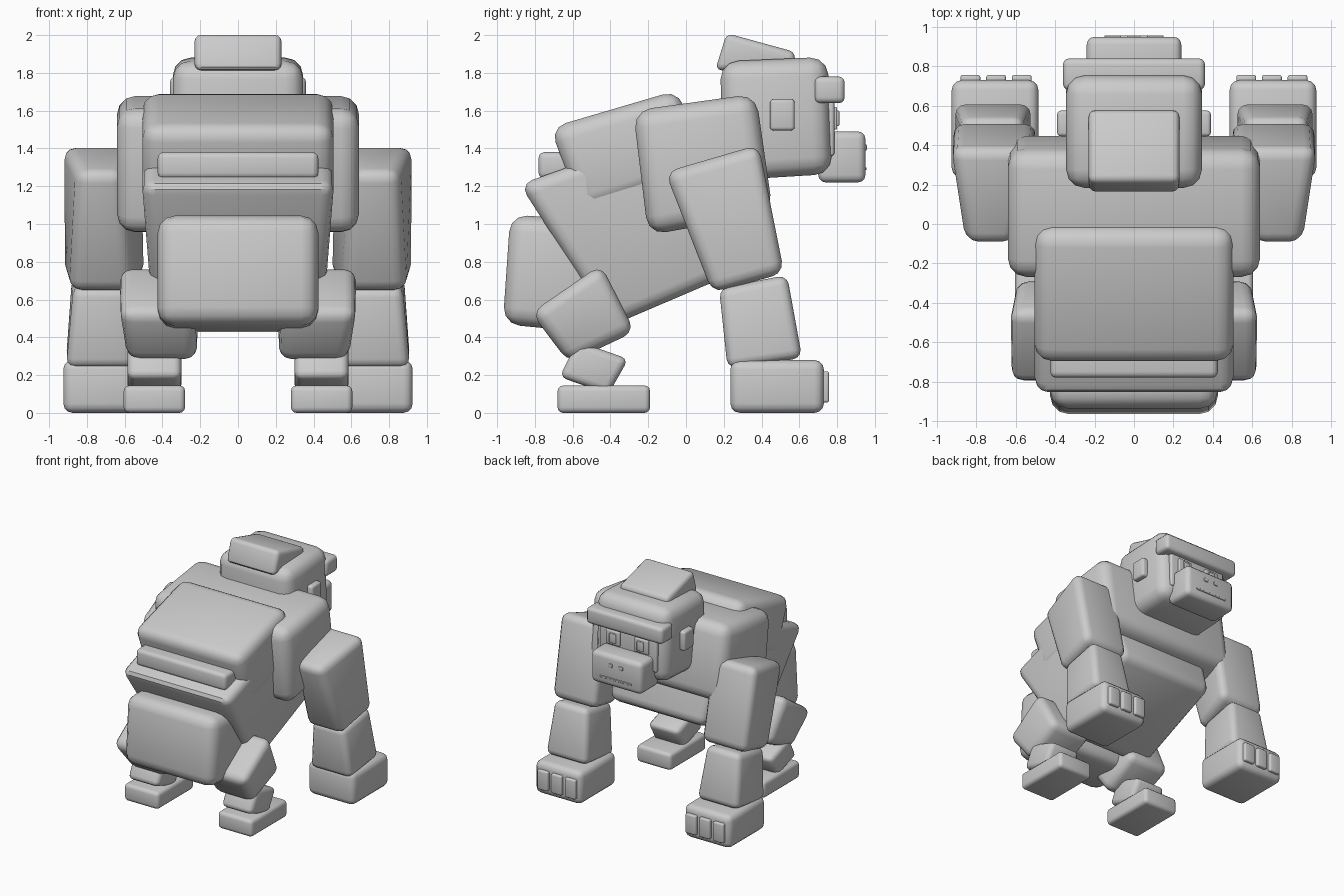
import bpy, bmesh, math

GREY = bpy.data.materials.new("stone_grey")
GREY.diffuse_color = (0.6, 0.6, 0.6, 1)


def block(name, yz, xs, bevel, segments=3):
    """Rounded block: four side-profile corners (y, z), each with its x range."""
    if not isinstance(xs[0], tuple):
        xs = [xs] * 4
    bm = bmesh.new()
    lo = [bm.verts.new((x[0], y, z)) for (y, z), x in zip(yz, xs)]
    hi = [bm.verts.new((x[1], y, z)) for (y, z), x in zip(yz, xs)]
    bm.faces.new(lo)
    bm.faces.new(hi[::-1])
    for i in range(4):
        j = (i + 1) % 4
        bm.faces.new((lo[j], lo[i], hi[i], hi[j]))
    bmesh.ops.triangulate(bm, faces=[f for f in bm.faces if len(f.verts) > 4])
    bmesh.ops.recalc_face_normals(bm, faces=bm.faces)
    bmesh.ops.bevel(bm, geom=bm.edges[:], offset=bevel, offset_type='OFFSET',
                    segments=segments, profile=0.5, affect='EDGES', clamp_overlap=True)
    mesh = bpy.data.meshes.new(name)
    bm.to_mesh(mesh)
    bm.free()
    mesh.materials.append(GREY)
    ob = bpy.data.objects.new(name, mesh)
    bpy.context.collection.objects.link(ob)
    bpy.ops.object.select_all(action='DESELECT')
    ob.select_set(True)
    bpy.context.view_layer.objects.active = ob
    bpy.ops.object.shade_smooth_by_angle(angle=math.radians(35))
    return ob


def box(name, y, z, x, bevel, segments=3):
    return block(name, [(y[0], z[1]), (y[1], z[1]), (y[1], z[0]), (y[0], z[0])],
                 x, bevel, segments)


def pair(maker, name, a, *rest):
    """Make a part on the right side and its mirror on the left."""
    xs = rest[-2]
    flip = [(-q, -p) for p, q in xs] if isinstance(xs[0], tuple) else (-xs[1], -xs[0])
    maker(name + "_right", a, *rest)
    maker(name + "_left", a, *rest[:-2], flip, rest[-1])


# Body, corners listed back-top, front-top, front-bottom, back-bottom
block("trunk", [(-0.88, 1.21), (0.16, 1.58), (0.42, 0.81), (-0.40, 0.46)],
      [(-0.51, 0.51), (-0.51, 0.51), (-0.45, 0.45), (-0.45, 0.45)], 0.07)
block("upper_back", [(-0.72, 1.51), (-0.04, 1.71), (0.10, 1.27), (-0.55, 1.06)],
      (-0.505, 0.505), 0.085)
block("shoulders", [(-0.28, 1.60), (0.37, 1.69), (0.46, 1.06), (-0.20, 0.94)],
      (-0.64, 0.64), 0.095)
block("rump", [(-0.93, 1.05), (-0.50, 1.02), (-0.45, 0.42), (-0.97, 0.47)],
      (-0.425, 0.425), 0.09)
box("back_fold", (-0.78, -0.5), (1.24, 1.38), (-0.425, 0.425), 0.03)

# Head
block("head", [(0.18, 1.86), (0.75, 1.885), (0.775, 1.265), (0.20, 1.23)],
      (-0.345, 0.345), 0.095)
block("crest", [(0.155, 1.815), (0.215, 2.01), (0.58, 1.91), (0.57, 1.80)],
      (-0.23, 0.23), 0.035)
box("brow", (0.68, 0.84), (1.64, 1.78), (-0.36, 0.36), 0.03)
box("muzzle", (0.70, 0.95), (1.22, 1.49), (-0.24, 0.24), 0.04)
box("face_plate", (0.74, 0.785), (1.36, 1.67), (-0.27, 0.27), 0.015)
box("mouth", (0.945, 0.956), (1.285, 1.30), (-0.15, 0.15), 0.002, 1)
pair(box, "nostril", (0.945, 0.957), (1.39, 1.42), (0.03, 0.07), 0.004)
pair(box, "eye", (0.77, 0.80), (1.50, 1.62), (0.07, 0.20), 0.008)
pair(box, "pupil", (0.79, 0.812), (1.52, 1.60), (0.10, 0.16), 0.006)
pair(box, "ear", (0.445, 0.575), (1.495, 1.66), (0.30, 0.39), 0.018)

# Arms
pair(block, "upper_arm", [(-0.11, 1.275), (0.385, 1.42), (0.52, 0.74), (0.14, 0.635)],
     [(0.61, 0.85), (0.50, 0.93), (0.49, 0.92), (0.55, 0.89)], 0.065)
pair(block, "forearm", [(0.175, 0.66), (0.535, 0.73), (0.615, 0.29), (0.22, 0.235)],
     [(0.57, 0.87), (0.56, 0.88), (0.52, 0.91), (0.52, 0.91)], 0.05)
pair(box, "hand", (0.235, 0.73), (0.0, 0.28), (0.485, 0.925), 0.05)
for i in range(3):
    x = 0.52 + 0.13 * i
    pair(box, f"finger_{i + 1}", (0.70, 0.757), (0.055, 0.22), (x, x + 0.10), 0.012)

# Legs
pair(block, "thigh", [(-0.82, 0.53), (-0.45, 0.785), (-0.27, 0.43), (-0.62, 0.265)],
     [(0.22, 0.63), (0.27, 0.63), (0.20, 0.60), (0.22, 0.58)], 0.065)
pair(block, "shin", [(-0.575, 0.38), (-0.305, 0.285), (-0.41, 0.10), (-0.67, 0.19)],
     (0.30, 0.585), 0.04)
pair(box, "foot", (-0.68, -0.19), (0.0, 0.145), (0.28, 0.605), 0.03)
